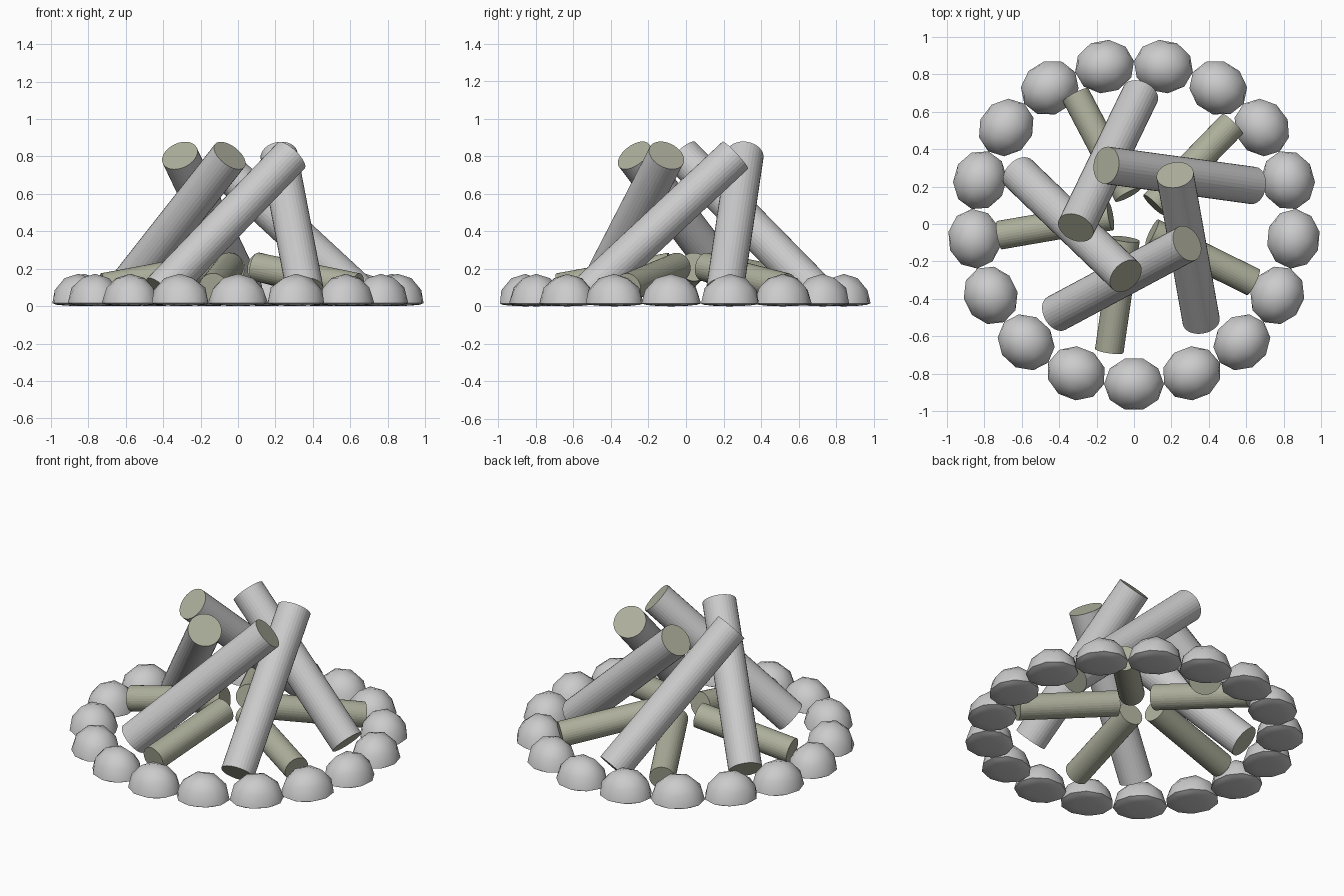
import bpy, bmesh
from math import radians, cos, sin, pi
from mathutils import Matrix, Vector

if "Cube" in bpy.data.objects:
    bpy.data.objects.remove(bpy.data.objects["Cube"])

CENTER_Y = 0.035
wood = bpy.data.materials.new("cut_wood")
wood.diffuse_color = (0.42, 0.43, 0.33, 1)
wood.use_nodes = True
wood.node_tree.nodes["Principled BSDF"].inputs["Base Color"].default_value = wood.diffuse_color


def polar(r, deg, z, cy=0.0):
    a = radians(deg)
    return Vector((r * cos(a), r * sin(a) + cy, z))


def finish(name, bm):
    me = bpy.data.meshes.new(name)
    bm.to_mesh(me)
    bm.free()
    ob = bpy.data.objects.new(name, me)
    bpy.context.collection.objects.link(ob)
    return ob


def cylinder(name, a, b, r):
    bm = bmesh.new()
    d = b - a
    m = Matrix.Translation((a + b) / 2) @ d.to_track_quat('Z', 'Y').to_matrix().to_4x4()
    bmesh.ops.create_cone(bm, cap_ends=True, segments=32, radius1=r, radius2=r,
                          depth=d.length, matrix=m)
    return finish(name, bm)


# leaning logs: grey bark sides, wood-coloured ends
for k in range(5):
    t = 46 + 72 * k
    log = cylinder(f"leaning_log_{k + 1}", polar(0.66, t - 103, 0.077, CENTER_Y),
                   polar(0.316, t, 0.805, CENTER_Y), 0.1)
    log.data.materials.append(None)
    log.data.materials.append(wood)
    for p in log.data.polygons:
        p.material_index = 1 if len(p.vertices) > 4 else 0

# short inner sticks
for k in range(5):
    t = 43.5 + 72 * k
    stick = cylinder(f"inner_stick_{k + 1}", polar(0.725, t, 0.1, CENTER_Y),
                     polar(0.125, t - 11, 0.21, CENTER_Y), 0.077)
    stick.data.materials.append(wood)

# ring of flat-bottomed stones
bpy.ops.object.select_all(action='DESELECT')
for k in range(17):
    t = -90 + 360 / 17 * k
    bm = bmesh.new()
    bmesh.ops.create_icosphere(bm, subdivisions=2, radius=1)
    for v in bm.verts:
        v.co = (v.co.x * 0.143, v.co.y * 0.16, v.co.z * (0.157 if v.co.z > 0 else 0.016))
    stone = finish(f"ring_stone_{k + 1}", bm)
    stone.location = polar(0.856, t, 0.016)
    stone.rotation_euler.z = radians(t)
    stone.select_set(True)
    bpy.context.view_layer.objects.active = stone
bpy.ops.object.shade_smooth_by_angle(angle=radians(40))
